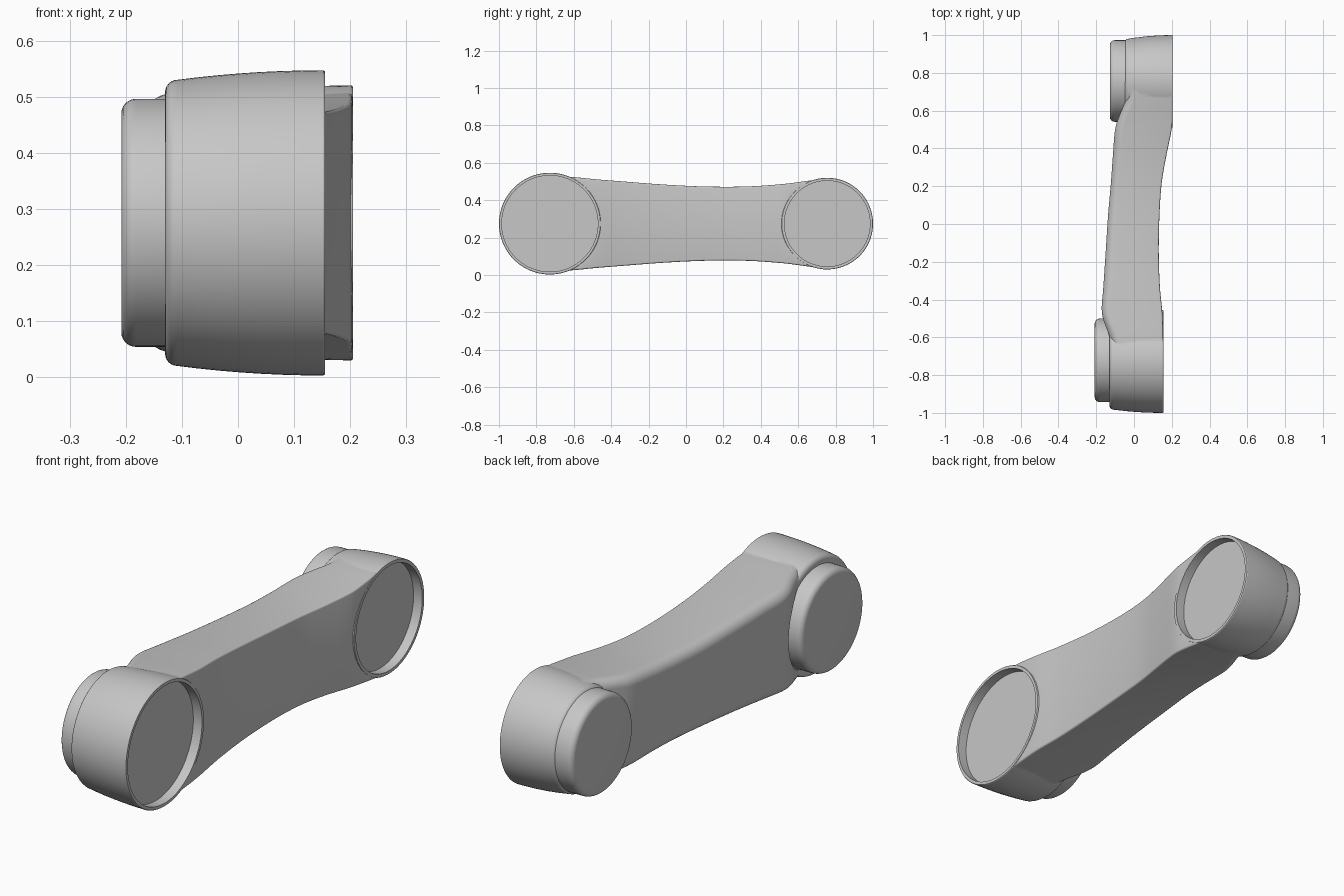
import bpy, bmesh, math

cube = bpy.data.objects.get("Cube")
if cube:
    bpy.data.objects.remove(cube)

CZ = 0.275  # height of the arm's centre line
SEG = 96

grey = bpy.data.materials.new("light_grey")
grey.use_nodes = True
colour = (0.57, 0.57, 0.57, 1)
grey.diffuse_color = colour
grey.node_tree.nodes["Principled BSDF"].inputs["Base Color"].default_value = colour


def loft(name, rings):
    """Skin closed rings of equal length and cap both ends."""
    bm = bmesh.new()
    loops = [[bm.verts.new(p) for p in ring] for ring in rings]
    n = len(loops[0])
    for a, b in zip(loops, loops[1:]):
        for i in range(n):
            j = (i + 1) % n
            bm.faces.new((a[i], a[j], b[j], b[i]))
    bm.faces.new(loops[0][::-1])
    bm.faces.new(loops[-1])
    bmesh.ops.recalc_face_normals(bm, faces=bm.faces)
    mesh = bpy.data.meshes.new(name)
    bm.to_mesh(mesh)
    bm.free()
    mesh.materials.append(grey)
    obj = bpy.data.objects.new(name, mesh)
    bpy.context.collection.objects.link(obj)
    return obj


def turned(name, cy, profile):
    """Solid of revolution about the x axis, from (x, radius) pairs."""
    angles = [2 * math.pi * i / SEG for i in range(SEG)]
    return loft(name, [[(x, cy + r * math.cos(a), CZ + r * math.sin(a))
                        for a in angles] for x, r in profile])


def rounded_left(x, r, b):
    """Quarter-round edge on the -x end of a turned profile."""
    steps = [math.pi / 2 * i / 6 for i in range(7)]
    return [(x + b * (1 - math.sin(t)), r - b * (1 - math.cos(t)))
            for t in reversed(steps)]


def combine(target, tool, operation):
    mod = target.modifiers.new(operation.lower(), 'BOOLEAN')
    mod.operation = operation
    mod.solver = 'EXACT'
    mod.object = tool
    bpy.context.view_layer.objects.active = target
    bpy.ops.object.modifier_apply(modifier=mod.name)
    bpy.data.objects.remove(tool)


def smooth(obj):
    bpy.ops.object.select_all(action='DESELECT')
    obj.select_set(True)
    bpy.context.view_layer.objects.active = obj
    bpy.ops.object.shade_smooth_by_angle(angle=math.radians(32))


def spline(p, q, r, s, t):
    return tuple(0.5 * (2 * b + (c - a) * t + (2 * a - 5 * b + 4 * c - d) * t * t
                        + (3 * b - a - 3 * c + d) * t ** 3)
                 for a, b, c, d in zip(p, q, r, s))


def section(y, x0, x1, h):
    """Arm cross-section: crisp +x edges, soft -x edges, slight taper."""
    steps = [math.pi / 2 * i / 8 for i in range(9)]
    big, small, low = 0.045, 0.008, h * 0.965
    top = [(x1 - small * (1 - math.cos(t)), h - small * (1 - math.sin(t)))
           for t in steps[::2]]
    top += [(x0 + big * (1 - math.sin(t)), low - big * (1 - math.cos(t)))
            for t in steps]
    outline = top + [(x, -z) for x, z in reversed(top)]
    return [(x, y, CZ + z) for x, z in outline]


# Arm: (y, -x face, +x face, half height)
stations = [
    (-0.68, -0.1, 0.15, 0.255), (-0.58, -0.135, 0.153, 0.247),
    (-0.47, -0.17, 0.15, 0.236), (-0.33, -0.162, 0.137, 0.225),
    (-0.15, -0.15, 0.131, 0.211), (0.05, -0.137, 0.135, 0.2),
    (0.22, -0.122, 0.147, 0.197), (0.36, -0.112, 0.171, 0.2),
    (0.5, -0.1, 0.199, 0.21), (0.58, -0.075, 0.204, 0.219),
    (0.66, -0.042, 0.204, 0.23), (0.72, -0.035, 0.2, 0.236),
]
padded = [stations[0]] + stations + [stations[-1]]
rings = []
for k in range(len(stations) - 1):
    rings += [section(*spline(*padded[k:k + 4], i / 5)) for i in range(5)]
rings.append(section(*stations[-1]))
arm = loft("crank_arm", rings)

# Clearance scooped out of the arm around the front boss
FRONT_Y, BACK_Y = -0.728, 0.755
combine(arm, turned("scoop", FRONT_Y, [(-0.13, 0.228), (-0.18, 0.268), (-0.3, 0.3)]),
        'DIFFERENCE')

# Round end housings joined to the arm, each with a shallow cup on +x
ends = [("front", FRONT_Y, -0.13, 0.155, 0.255, 0.272, 0.257),
        ("back", BACK_Y, -0.05, 0.205, 0.226, 0.245, 0.229)]
for name, cy, x0, x1, r0, r1, cup in ends:
    body = rounded_left(x0, r0, 0.022)
    start = x0 + 0.022
    for i in range(1, 8):
        t = i / 7
        body.append((start + (x1 - 0.003 - start) * t, r1 - (r1 - r0) * (1 - t) ** 2))
    body.append((x1, r1 - 0.002))
    combine(arm, turned(name + "_housing", cy, body), 'UNION')
for name, cy, x0, x1, r0, r1, cup in ends:
    combine(arm, turned(name + "_cup", cy, [(x1 - 0.042, cup), (x1 + 0.05, cup)]),
            'DIFFERENCE')
smooth(arm)

# Raised bosses on the -x side
for name, cy, x0, x1, r in [("front_boss", -0.722, -0.208, -0.1, 0.221),
                            ("back_boss", 0.757, -0.128, -0.02, 0.216)]:
    smooth(turned(name, cy, rounded_left(x0, r, 0.026) + [(x1, r)]))
